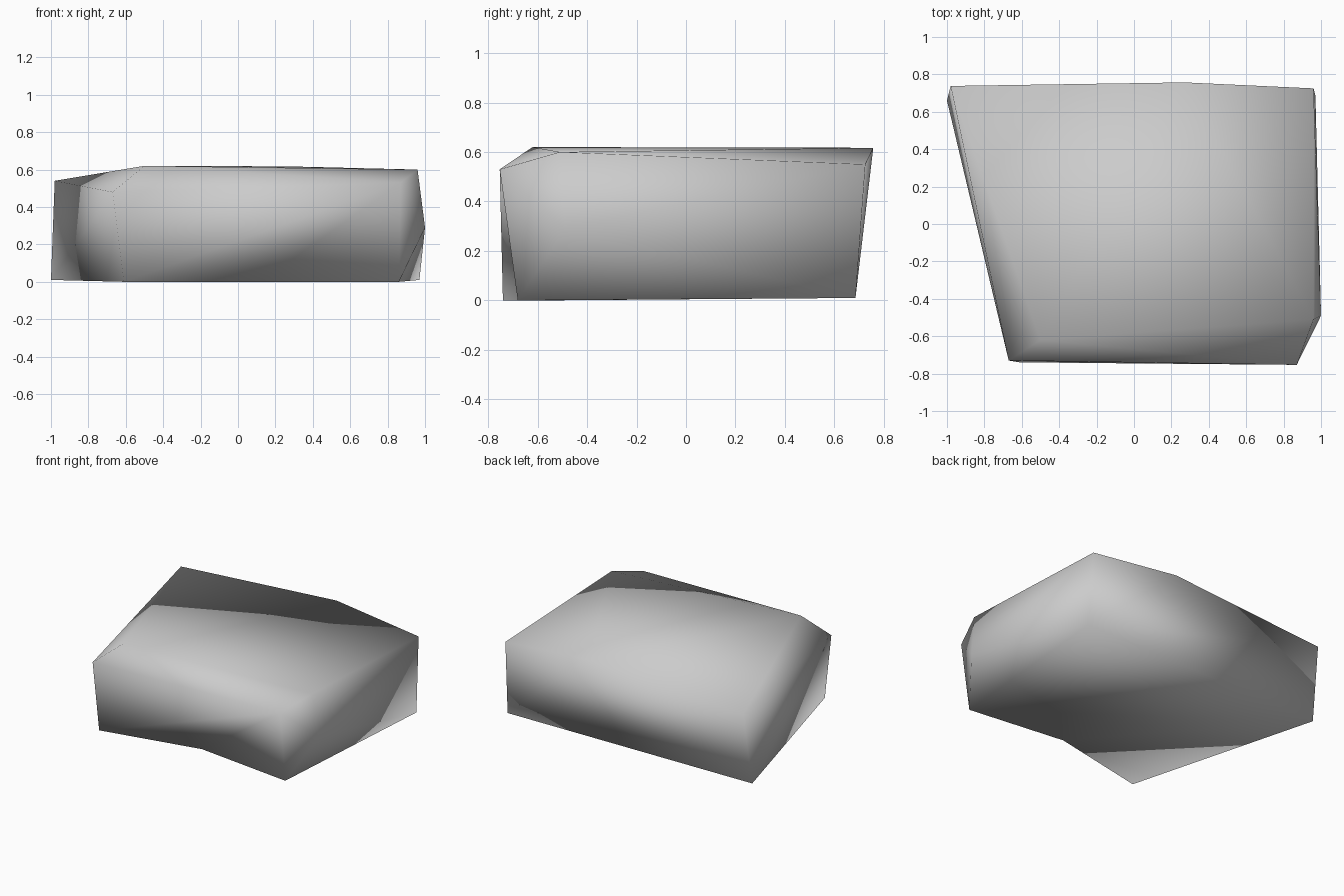
import bpy
import bmesh

cube = bpy.data.objects.get("Cube")
if cube:
    bpy.data.objects.remove(cube, do_unlink=True)

# Grey stone colour
stone = bpy.data.materials.new("stone_grey")
stone.use_nodes = True
colour = (0.6, 0.6, 0.6, 1)
stone.diffuse_color = colour
stone.node_tree.nodes["Principled BSDF"].inputs["Base Color"].default_value = colour

# Corner points of the slab, grouped by level
top = [(-.5, -.62, .62), (.96, -.51, .6), (.96, .725, .55),
       (.27, .757, .617), (-.98, .738, .54)]
shoulder = [(-.67, -.73, .48), (.87, -.753, .53), (1, -.49, .29)]
front_base = [(-.61, -.74, 0), (.86, -.68, 0)]
back_base = [(.97, .685, .01), (-1, .66, .01)]

# Wrap the corners in a closed faceted shell
bm = bmesh.new()
verts = {p: bm.verts.new(p) for p in top + shoulder + front_base + back_base}
bmesh.ops.convex_hull(bm, input=bm.verts[:])

# Notch the middle of the front lower edge inwards
left, right = (verts[p] for p in front_base)
edge = bm.edges.get((left, right))
if edge:
    new_edge, notch = bmesh.utils.edge_split(edge, left, 0.5)
    notch.co = (.12, -.59, 0)
bmesh.ops.triangulate(bm, faces=bm.faces[:])
bmesh.ops.recalc_face_normals(bm, faces=bm.faces[:])
for face in bm.faces:
    face.smooth = True

mesh = bpy.data.meshes.new("rock_slab")
bm.to_mesh(mesh)
bm.free()
mesh.materials.append(stone)
rock = bpy.data.objects.new("rock_slab", mesh)
bpy.context.collection.objects.link(rock)
